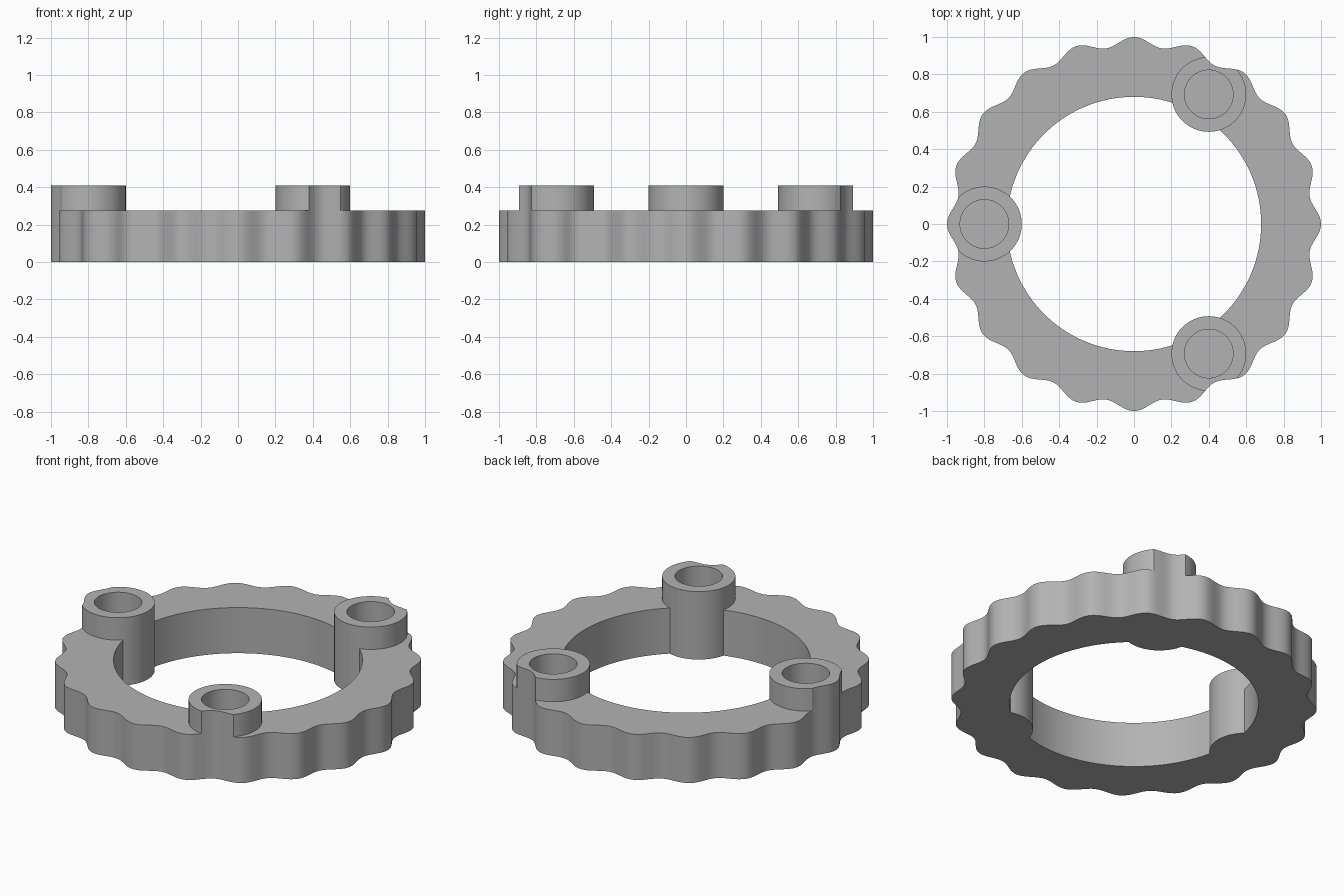
import bpy, bmesh
from math import sin, cos, pi, radians

if "Cube" in bpy.data.objects:
    bpy.data.objects.remove(bpy.data.objects["Cube"], do_unlink=True)

RING_TOP, POST_TOP, POCKET_FLOOR = 0.275, 0.41, 0.07
LOBES, STEPS = 20, 16

grey = bpy.data.materials.new("plain grey")
grey.use_nodes = True
colour = (0.45, 0.45, 0.45, 1)
grey.diffuse_color = colour
grey.node_tree.nodes["Principled BSDF"].inputs["Base Color"].default_value = colour


def prism(name, outline, z0, z1):
    """Solid made by extruding a closed outline upward."""
    bm = bmesh.new()
    base = bm.faces.new([bm.verts.new((x, y, z0)) for x, y in outline])
    grown = bmesh.ops.extrude_face_region(bm, geom=[base])
    tops = [v for v in grown["geom"] if isinstance(v, bmesh.types.BMVert)]
    bmesh.ops.translate(bm, vec=(0, 0, z1 - z0), verts=tops)
    bmesh.ops.recalc_face_normals(bm, faces=bm.faces)
    mesh = bpy.data.meshes.new(name)
    bm.to_mesh(mesh)
    bm.free()
    mesh.materials.append(grey)
    obj = bpy.data.objects.new(name, mesh)
    bpy.context.collection.objects.link(obj)
    return obj


def circle(radius, n, cx=0, cy=0):
    return [(cx + radius * cos(2 * pi * i / n), cy + radius * sin(2 * pi * i / n))
            for i in range(n)]


def combine(target, tool, operation):
    """Apply one boolean and discard the tool."""
    mod = target.modifiers.new(operation.lower(), "BOOLEAN")
    mod.operation, mod.solver, mod.object = operation, "EXACT", tool
    bpy.context.view_layer.objects.active = target
    bpy.ops.object.modifier_apply(modifier=mod.name)
    bpy.data.objects.remove(tool, do_unlink=True)


# Ring blank, oversized outside and below so the scalloped trim shapes it
body = prism("scalloped_ring", circle(1.15, 96), -0.2, RING_TOP)
combine(body, prism("bore", circle(0.68, 128), -0.4, 0.6), "DIFFERENCE")

# Three posts, evenly spaced, each with a round blind pocket
centres = [(0.8 * cos(radians(a)), 0.8 * sin(radians(a))) for a in (60, 180, 300)]
for x, y in centres:
    combine(body, prism("post", circle(0.2, 64, x, y), -0.1, POST_TOP), "UNION")
for x, y in centres:
    combine(body, prism("pocket", circle(0.13, 64, x, y), POCKET_FLOOR, 0.6), "DIFFERENCE")

# Scalloped outline trims both the ring and the posts
wave = []
for i in range(LOBES * STEPS):
    a = 2 * pi * i / (LOBES * STEPS)
    r = 0.975 + 0.025 * cos(LOBES * a)
    wave.append((r * cos(a), r * sin(a)))
combine(body, prism("scalloped_trim", wave, 0, 0.8), "INTERSECT")

# Smooth curved walls, crisp rims
bpy.ops.object.select_all(action="DESELECT")
body.select_set(True)
bpy.context.view_layer.objects.active = body
bpy.ops.object.shade_smooth_by_angle(angle=radians(30))
